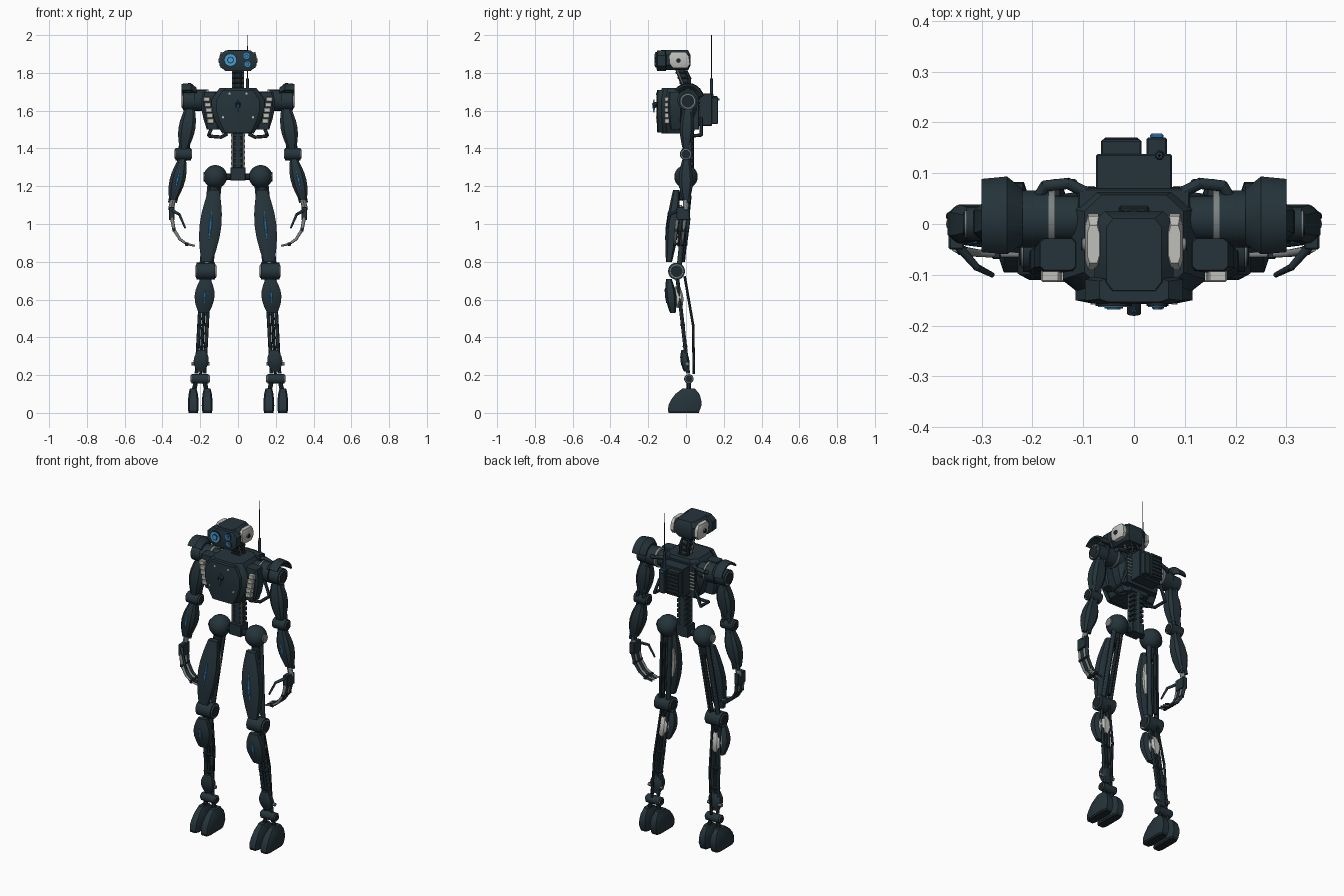
import bpy, bmesh, math
from mathutils import Vector, Matrix

if "Cube" in bpy.data.objects:
    bpy.data.objects.remove(bpy.data.objects["Cube"])


def material(name, *rgb):
    mat = bpy.data.materials.new(name)
    mat.use_nodes = True
    mat.diffuse_color = (*rgb, 1)
    mat.node_tree.nodes["Principled BSDF"].inputs["Base Color"].default_value = (*rgb, 1)
    return mat


ARMOUR = material("dark slate armour", .018, .034, .043)
FRAME = material("black frame", .012, .02, .025)
METAL = material("grey metal", .2, .22, .22)
WHITE = material("off white shell", .52, .52, .49)
BLUE = material("blue glow", .03, .24, .55)
LENS = material("bright lens blue", .06, .34, .65)

# Joint centres of the model's left side; paired parts are mirrored
SHOULDER = Vector((.25, .01, 1.65))
ELBOW = Vector((.29, 0, 1.37))
WRIST = Vector((.35, 0, 1.1))
HIP = Vector((.12, 0, 1.25))
KNEE = Vector((.17, -.05, .75))
ANKLE = Vector((.2, .015, .18))

# Width rules for lofted shells, from bottom to top
SPINDLE = [.5 + .5 * math.sin(math.pi * step / 6) for step in range(7)]
NEEDLE = [.1, 1, .1]
BARREL = [.7, 1, 1, 1, .7]
CHEST = [.6, .85, 1, 1, .7]
TOE = [.97, 1, .95, .85, .6]


def finish(name, bm, mat, pair):
    """Turn a bmesh into an object, smooth with sharp edges, mirrored if paired."""
    bmesh.ops.recalc_face_normals(bm, faces=bm.faces)
    for face in bm.faces:
        face.smooth = True
    for edge in bm.edges:
        edge.smooth = edge.calc_face_angle(math.pi) < math.radians(30)
    mesh = bpy.data.meshes.new(name)
    bm.to_mesh(mesh)
    bm.free()
    mesh.materials.append(mat)
    obj = bpy.data.objects.new(name, mesh)
    bpy.context.collection.objects.link(obj)
    if pair:
        obj.modifiers.new("Mirror", "MIRROR")


def box(name, mat, centre, size, pair=False, bevel=.003):
    bm = bmesh.new()
    place = Matrix.Translation(centre) @ Matrix.Diagonal((*size, 1))
    bmesh.ops.create_cube(bm, size=1, matrix=place)
    bmesh.ops.bevel(bm, geom=bm.edges[:], offset=bevel, segments=1, affect="EDGES")
    finish(name, bm, mat, pair)


def tube(name, mat, points, start, end=None, pair=False, sides=12):
    """Round rod through the points, tapering from the start to the end radius."""
    bm = bmesh.new()
    points = [Vector(point) for point in points]
    count = len(points) - 1
    step = ((end or start) - start) / count
    overlap = start / 2 if count > 1 else 0
    for i, (a, b) in enumerate(zip(points, points[1:])):
        turn = (b - a).to_track_quat("Z", "Y").to_matrix().to_4x4()
        bmesh.ops.create_cone(bm, cap_ends=True, segments=sides, depth=(b - a).length + overlap,
                              radius1=start + step * i, radius2=start + step * (i + 1),
                              matrix=Matrix.Translation((a + b) / 2) @ turn)
    finish(name, bm, mat, pair)


def loft(name, mat, low, high, width, depth, profile, pair=False, chamfer=.4, power=.5):
    """Eight-sided shell; the profile scales half width, and its power half depth."""
    bm = bmesh.new()
    k = 1 - chamfer
    outline = [(k, -1), (1, -k), (1, k), (k, 1), (-k, 1), (-1, k), (-1, -k), (-k, -1)]
    rings = []
    for i, scale in enumerate(profile):
        centre = Vector(low).lerp(Vector(high), i / (len(profile) - 1))
        rings.append([bm.verts.new(centre + Vector((u * width * scale, v * depth * scale ** power, 0)))
                      for u, v in outline])
    for lower, upper in zip(rings, rings[1:]):
        for i in range(len(outline)):
            bm.faces.new((lower[i - 1], lower[i], upper[i], upper[i - 1]))
    bm.faces.new(rings[0])
    bm.faces.new(rings[-1])
    finish(name, bm, mat, pair)


def along(a, b, amount, forward=0, out=0):
    return a.lerp(b, amount) + Vector((out, -forward, 0))


def limb_shell(name, mat, a, b, start, stop, width, depth, forward=0, out=0, light=False):
    """Spindle plate between two joints, optionally with a glowing slit in front."""
    top, bottom = along(a, b, start, forward, out), along(a, b, stop, forward, out)
    loft(name, mat, bottom, top, width, depth, SPINDLE, True, power=1)
    if light:
        front = forward + depth - .002
        middle, reach = (start + stop) / 2, (stop - start) / 5
        loft(name + "_light", BLUE, along(a, b, middle + reach, front), along(a, b, middle - reach, front),
             .007, .005, NEEDLE, True)


def limb_rods(name, mat, a, b, radius, spread, back=0):
    """Two parallel rods joining a pair of joints."""
    for out in (-spread, spread):
        tube(name, mat, [along(a, b, t, -back, out) for t in (.05, .95)], radius, pair=True)


def hinge(name, centre, half, radius):
    """Sideways drum with rimmed end caps."""
    for part, mat, scale, extra in (("drum", ARMOUR, 1, 0), ("rim", METAL, .8, .004), ("hub", FRAME, .7, .007)):
        reach = Vector((half + extra, 0, 0))
        tube(name + "_" + part, mat, [centre - reach, centre + reach], radius * scale, pair=True, sides=20)


def ladder(name, mat, first, last, count, size, pair=False):
    """Evenly spaced row of equal blocks."""
    for i in range(count):
        box(name, mat, Vector(first).lerp(Vector(last), i / (count - 1)), size, pair)


# Head: dark camera housing with white cheeks
loft("head_core", ARMOUR, (0, -.06, 1.815), (0, -.06, 1.92), .078, .085, BARREL, chamfer=.25)
loft("face_frame", ARMOUR, (0, -.13, 1.81), (0, -.13, 1.918), .097, .028, BARREL, chamfer=.25)
loft("cheek_shell", WHITE, (.08, -.03, 1.825), (.08, -.04, 1.91), .017, .053, BARREL, True, power=1)
hinge("ear", Vector((.092, -.04, 1.865)), .005, .016)
for name, mat, x, z, radius in (("main", LENS, -.04, 1.868, .036), ("upper", BLUE, .045, 1.89, .02),
                                ("lower", BLUE, .05, 1.846, .018)):
    for layer, (part, tint, scale) in enumerate((("rim", FRAME, 1), ("lens", mat, .86), ("ring", ARMOUR, .5),
                                                 ("pupil", mat, .36))):
        front = -.162 - layer * .002
        tube(name + "_" + part, tint, [(x, -.15, z), (x, front, z)], radius * scale, sides=20)

# Neck
tube("neck", ARMOUR, [(0, -.035, 1.83), (0, .015, 1.69)], .025)
tube("neck_strut", METAL, [(.026, -.05, 1.82), (.026, 0, 1.7)], .006, pair=True)
tube("neck_hose", FRAME, [(.02, 0, 1.81), (.025, .02, 1.77), (.025, .015, 1.7)], .008, pair=True)
ladder("neck_ring", FRAME, (0, -.025, 1.8), (0, .005, 1.72), 4, (.06, .06, .012))

# Torso: faceted shell with a broad front panel
loft("chest", ARMOUR, (0, -.045, 1.48), (0, -.035, 1.72), .14, .11, CHEST, chamfer=.35)
loft("front_panel", ARMOUR, (0, -.135, 1.485), (0, -.135, 1.71), .115, .022, CHEST, chamfer=.3)
tube("chest_sensor", FRAME, [(0, -.15, 1.635), (0, -.176, 1.625)], .014)
loft("chest_light", BLUE, (0, -.17, 1.59), (0, -.17, 1.66), .006, .008, NEEDLE)
for x, z in ((.045, 1.69), (.08, 1.565)):
    tube("chest_bolt", WHITE, [(x, -.13, z), (x, -.159, z)], .006, pair=True)
loft("side_plate", ARMOUR, (.135, -.055, 1.5), (.15, -.06, 1.7), .05, .037, CHEST, True, chamfer=.25)
ladder("white_canister", WHITE, (.145, -.1, 1.545), (.165, -.1, 1.66), 5, (.036, .028, .026), True)
tube("lower_pipe", ARMOUR, [(.06, 0, 1.475), (.09, -.01, 1.46), (.15, 0, 1.465), (.155, .08, 1.47), (.12, .08, 1.56)],
     .009, pair=True)
tube("back_pipe", ARMOUR, [(.1, .065, 1.69), (.13, .08, 1.69), (.175, .075, 1.68), (.19, .05, 1.67)], .011, pair=True)

# Backpack with cooling slats, and aerial
box("back_plate", ARMOUR, (0, .05, 1.6), (.22, .04, .2))
box("backpack", ARMOUR, (0, .1, 1.605), (.15, .075, .17))
box("backpack_lid", ARMOUR, (-.025, .145, 1.605), (.08, .042, .145))
ladder("cooling_slat", FRAME, (-.025, .165, 1.55), (-.025, .165, 1.66), 6, (.07, .01, .01))
ladder("side_vent", WHITE, (.09, .07, 1.55), (.09, .07, 1.65), 6, (.03, .01, .008), True)
box("power_cell", ARMOUR, (.045, .15, 1.6), (.04, .04, .14))
box("power_light", BLUE, (.045, .173, 1.66), (.026, .01, .012))
tube("aerial_base", ARMOUR, [(.05, .135, 1.66), (.05, .135, 1.77)], .01, .007)
tube("aerial", FRAME, [(.05, .135, 1.76), (.05, .135, 2)], .003, .0015, sides=6)

# Spine and pelvis
tube("spine", ARMOUR, [(0, .015, 1.5), (0, .015, 1.23)], .027)
ladder("vertebra", ARMOUR, (0, .015, 1.47), (0, .015, 1.26), 8, (.072, .05, .021))
tube("spine_rod", METAL, [(.03, -.01, 1.49), (.03, -.01, 1.27)], .005, pair=True)
box("pelvis", ARMOUR, (0, .005, 1.265), (.08, .07, .07))
tube("hip_axle", FRAME, [(0, 0, HIP.z), HIP], .018, pair=True)

# Shoulder with curved guard
tube("shoulder_neck", ARMOUR, [(.1, .01, 1.655), (.17, .01, 1.655)], .046, pair=True, sides=20)
tube("shoulder_flange", METAL, [(.156, .01, 1.655), (.168, .01, 1.655)], .058, pair=True, sides=20)
tube("shoulder_collar", ARMOUR, [(.168, .01, 1.655), (.23, .01, 1.655)], .056, pair=True, sides=20)
hinge("shoulder", SHOULDER, .042, .048)
bm = bmesh.new()
rings = []
for i in range(10):
    angle = math.radians(10 + i * 15)
    rings.append([bm.verts.new((x, SHOULDER.y + r * math.cos(angle), SHOULDER.z + .012 + r * math.sin(angle)))
                  for x, r in ((.22, .06), (.25, .085), (.3, .08), (.3, .07), (.25, .073), (.22, .05))])
for ring, following in zip(rings, rings[1:]):
    for j in range(len(ring)):
        bm.faces.new((ring[j - 1], ring[j], following[j], following[j - 1]))
bm.faces.new(rings[0])
bm.faces.new(rings[-1])
finish("shoulder_guard", bm, ARMOUR, True)

# Arm
limb_shell("upper_arm", ARMOUR, SHOULDER, ELBOW, .1, .9, .045, .038)
limb_rods("upper_arm_rod", ARMOUR, SHOULDER, ELBOW, .01, .02, back=.02)
hinge("elbow", ELBOW, .04, .033)
limb_shell("forearm", ARMOUR, ELBOW, WRIST, .1, .9, .042, .038, light=True)
limb_rods("forearm_rod", ARMOUR, ELBOW, WRIST, .009, .015, back=.015)

# Hand with four curled fingers and a thumb
tube("wrist", METAL, [along(ELBOW, WRIST, .85), along(ELBOW, WRIST, 1.1)], .015, pair=True)
box("palm", ARMOUR, (.35, -.015, 1.055), (.03, .07, .07), True)
for finger in range(4):
    y = .014 - finger * .02
    bends = [math.radians(bend) for bend in (0, 25, 50, 70, 90)]
    curl = [Vector((.23 + .12 * math.cos(bend), y - .015 * math.sin(bend), 1.03 - .145 * math.sin(bend)))
            for bend in bends]
    tube("finger", METAL if finger % 2 else ARMOUR, curl, .01, .005, pair=True)
    for knuckle in curl[1:4:2]:
        box("knuckle", ARMOUR, knuckle, (.018, .018, .018), True)
tube("thumb", ARMOUR, [(.345, -.045, 1.07), (.31, -.085, 1.05), (.28, -.1, .98)], .009, .005, pair=True)

# Hip and thigh
bm = bmesh.new()
bmesh.ops.create_uvsphere(bm, u_segments=24, v_segments=14, radius=.062, matrix=Matrix.Translation(HIP))
finish("hip_ball", bm, ARMOUR, True)
tube("hip_cap", METAL, [HIP, along(HIP, HIP, 0, out=.063)], .03, .024, pair=True, sides=20)
tube("hip_post", FRAME, [HIP, along(HIP, KNEE, .25)], .026, pair=True)
limb_rods("thigh_rod", ARMOUR, HIP, KNEE, .014, .024, back=.012)
tube("thigh_piston", FRAME, [along(HIP, KNEE, t, -.03) for t in (.2, .9)], .01, pair=True)
limb_shell("thigh_plate", ARMOUR, HIP, KNEE, .14, .9, .058, .033, forward=.045, light=True)
limb_shell("thigh_lining", WHITE, HIP, KNEE, .3, .65, .02, .014, forward=.012, out=-.028)

# Knee and shin
hinge("knee", KNEE, .049, .045)
limb_shell("shin_plate", ARMOUR, KNEE, ANKLE, .07, .39, .053, .029, forward=.045, light=True)
limb_shell("calf_shell", WHITE, KNEE, ANKLE, .14, .34, .031, .025, forward=.005)
limb_rods("shin_rod", ARMOUR, KNEE, ANKLE, .01, .021)
tube("shin_core", FRAME, [along(KNEE, ANKLE, t) for t in (.1, .9)], .009, pair=True)
tube("calf_cable", FRAME, [along(KNEE, ANKLE, t, -back) for t, back in ((.05, .04), (.5, .055), (.95, .03))],
     .007, pair=True)
ladder("shin_clamp", ARMOUR, along(KNEE, ANKLE, .5), along(KNEE, ANKLE, .7), 2, (.058, .026, .012), True)
limb_shell("ankle_guard", ARMOUR, KNEE, ANKLE, .73, .93, .04, .024, forward=.01)
tube("ankle_bar", METAL, [along(KNEE, ANKLE, .86, out=side) for side in (-.045, .05)], .01, pair=True)

# Ankle and split foot
hinge("ankle", ANKLE, .045, .025)
for side in (-1, 1):
    x = ANKLE.x + side * .037
    tube("toe_post", FRAME, [along(ANKLE, ANKLE, 0, out=side * .02), (x, .015, .1)], .012, pair=True)
    loft("foot_toe", ARMOUR, (x, -.012, .01), (x, .014, .13), .029, .088, TOE, True, chamfer=.3, power=2)
    loft("foot_sole", FRAME, (x, -.012, 0), (x, -.012, .012), .027, .084, [.9, 1], True, chamfer=.3)
